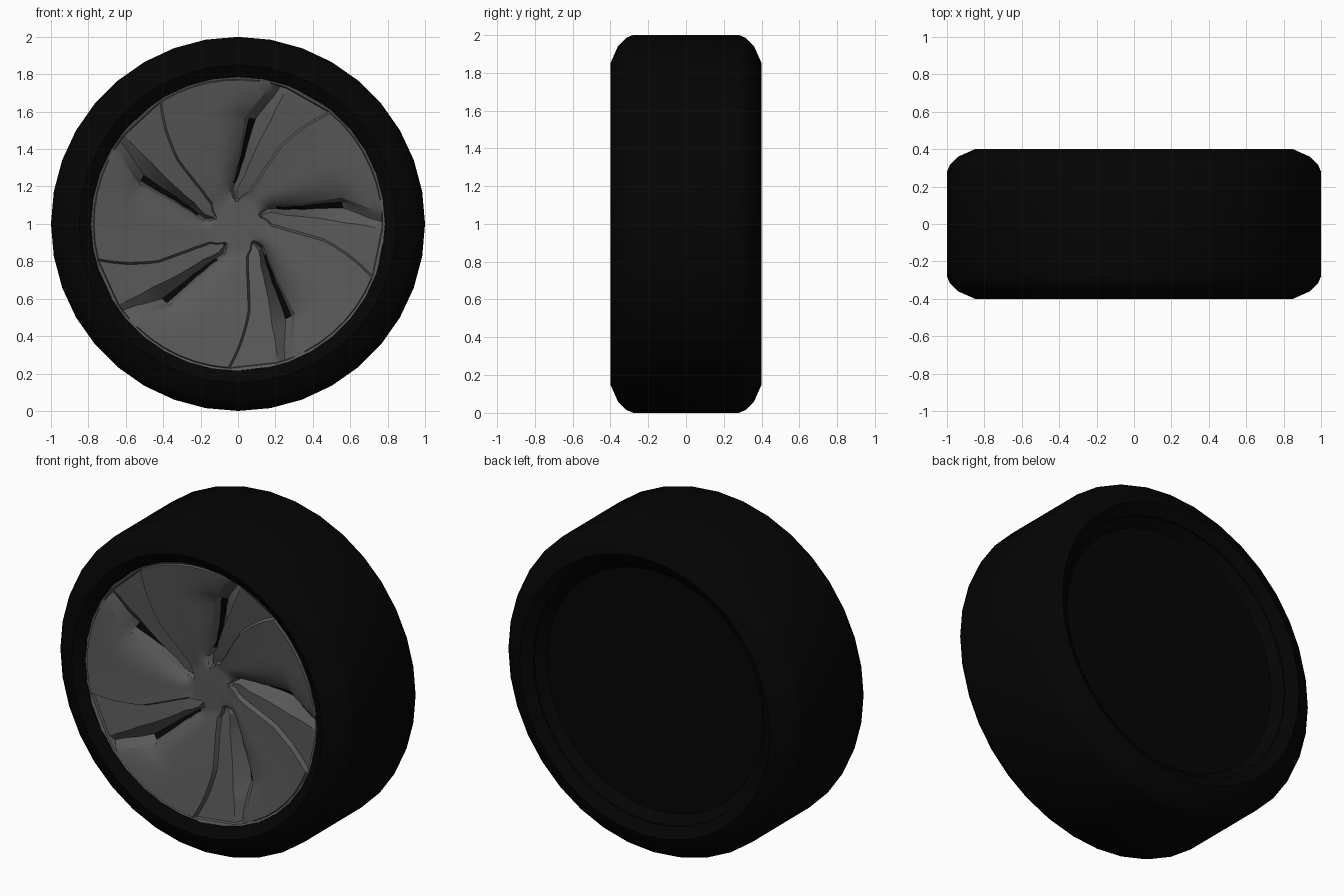
import bpy, bmesh
from math import sin, cos, radians, degrees

if "Cube" in bpy.data.objects:
    bpy.data.objects.remove(bpy.data.objects["Cube"])


def material(name, value):
    m = bpy.data.materials.new(name)
    m.use_nodes = True
    colour = (value, value, value, 1)
    m.diffuse_color = colour
    bsdf = m.node_tree.nodes["Principled BSDF"]
    bsdf.inputs["Base Color"].default_value = colour
    bsdf.inputs["Roughness"].default_value = 0.7
    return m


rubber = material("black rubber", 0.0013)
grey = material("cover grey", 0.1)


def finish(bm, name, mats, angle):
    mesh = bpy.data.meshes.new(name)
    bm.to_mesh(mesh)
    bm.free()
    obj = bpy.data.objects.new(name, mesh)
    bpy.context.collection.objects.link(obj)
    for m in mats:
        mesh.materials.append(m)
    bpy.ops.object.select_all(action='DESELECT')
    obj.select_set(True)
    bpy.context.view_layer.objects.active = obj
    bpy.ops.object.shade_smooth_by_angle(angle=radians(angle))


def point(r, deg, y):
    # Angle runs from straight down towards +x
    a = radians(deg)
    return (r * sin(a), y, 1 - r * cos(a))


def lathe(name, profile, steps, mat):
    # Revolve a closed (radius, y) outline about the axle
    bm = bmesh.new()
    rings = [[bm.verts.new(point(r, 360 * i / steps, y)) for r, y in profile]
             for i in range(steps)]
    n = len(profile)
    for i in range(steps):
        a, b = rings[i], rings[(i + 1) % steps]
        for j in range(n):
            k = (j + 1) % n
            bm.faces.new((a[j], a[k], b[k], b[j]))
    bmesh.ops.remove_doubles(bm, verts=bm.verts, dist=1e-5)
    bmesh.ops.dissolve_degenerate(bm, edges=bm.edges, dist=1e-5)
    bmesh.ops.recalc_face_normals(bm, faces=bm.faces)
    finish(bm, name, [mat], 35)


# Tyre: half section mirrored across the middle
half = [(0.785, 0.36), (0.85, 0.4), (0.94, 0.36), (0.985, 0.315), (1.0, 0.28)]
section = half + [(r, -y) for r, y in reversed(half)]
lathe("tyre", section, 36, rubber)

# Recessed plate closing the rear, blending out to the tyre lip
lathe("rear_plate", [(0, 0.2), (0.79, 0.2), (0.79, 0.355), (0.735, 0.3),
                     (0, 0.3)], 36, rubber)

# Wheel cover: swept lines of one fin, as angles at each radius
RADII = [0.12, 0.18, 0.26, 0.36, 0.47, 0.57, 0.63, 0.70, 0.77]
EDGE = [36, 14, 10, 8, 6.5, 3, 1, -1.5, -4]
RIDGE = [39, 38, 28, 24, 21, 18.5, 18, 17, 16]
SLOT = [42, 46, 37, 32, 30, 28.5, 25, 21.5, 19.5]
DEPTH = [0, 0.5, 0.9, 1, 1, 0.9, 0.55, 0.4, 0.3]


def at(table, r):
    if r <= RADII[0]:
        return table[0]
    for i in range(1, len(RADII)):
        if r <= RADII[i]:
            t = (r - RADII[i - 1]) / (RADII[i] - RADII[i - 1])
            return table[i - 1] + t * (table[i] - table[i - 1])
    return table[-1]


def dish(r):
    t = max(0, r - 0.15) / 0.62
    return -0.255 - 0.11 * min(1, t) ** 0.8


def sector(r):
    # (angle, depth) pairs across one fin, its slot, the scoop and the panel
    edge, ridge, slot, d = (at(t, r) for t in (EDGE, RIDGE, SLOT, DEPTH))
    step = 0 if r <= 0.12 else 0.028
    lip = min(degrees(0.012 / r), 0.3 * (ridge - edge))
    gap = 0.2 * (slot - ridge)
    cols = [(edge, 0), (edge + lip, step),
            (ridge, step), (slot - gap, step + 0.085 * d),
            (slot + 1.5, 0.1 * d), (slot + 3.5, 0.055 * d),
            (slot + 8, 0.028 * d), (slot + 15, 0.008 * d)]
    start, end = slot + 15, edge + 72
    cols += [(start + (end - start) * k / 5, 0) for k in range(1, 5)]
    return cols


rows = [0.06, 0.12, 0.135, 0.155]
for a, b in zip(RADII[1:], RADII[2:]):
    rows += [a, (a + b) / 2]
rows += [0.769]

bm = bmesh.new()
grid = []
for r in rows:
    grid.append([bm.verts.new(point(r, ang + 72 * s, dish(r) + dep))
                 for s in range(5) for ang, dep in sector(r)])
# Rim ring a little below the panels, then a wall going back
for r, y in ((0.774, -0.352), (0.791, -0.36), (0.791, -0.25)):
    grid.append([bm.verts.new(point(r, ang + 72 * s, y))
                 for s in range(5) for ang, dep in sector(0.77)])

columns = len(grid[0])
per_sector = columns // 5
for i in range(len(grid) - 1):
    for j in range(columns):
        k = (j + 1) % columns
        f = bm.faces.new((grid[i][j], grid[i + 1][j], grid[i + 1][k], grid[i][k]))
        in_slot = j % per_sector == 3 and i < len(rows) and 0.21 < rows[i] < 0.57
        f.material_index = 1 if in_slot else 0
bm.faces.new(grid[0])
finish(bm, "wheel_cover", [grey, rubber], 22)
